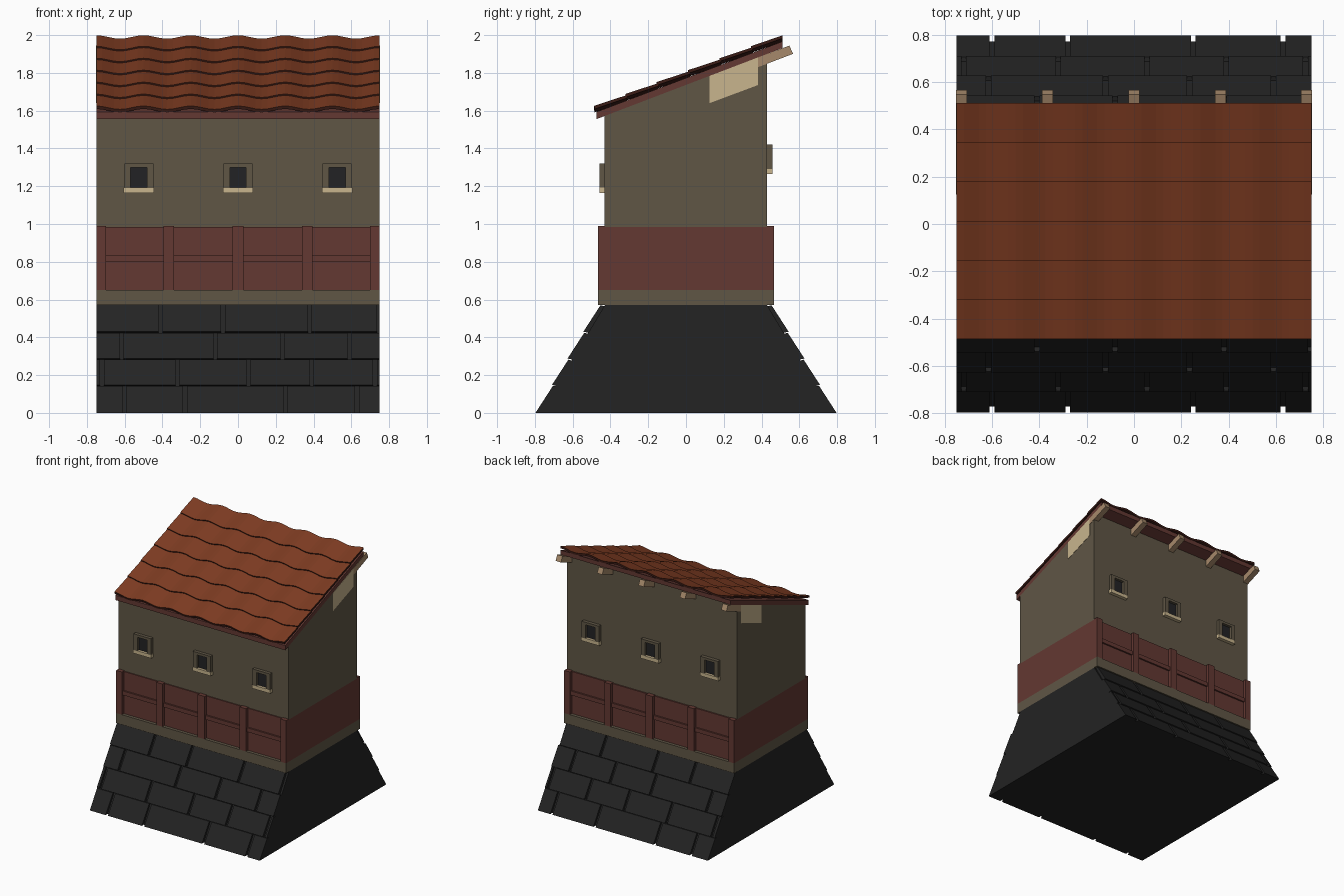
import bpy, math

cube = bpy.data.objects.get("Cube")
if cube:
    bpy.data.objects.remove(cube, do_unlink=True)


def material(name, rgb):
    m = bpy.data.materials.new(name)
    m.use_nodes = True
    m.diffuse_color = (*rgb, 1)
    bsdf = m.node_tree.nodes["Principled BSDF"]
    bsdf.inputs["Base Color"].default_value = (*rgb, 1)
    bsdf.inputs["Roughness"].default_value = 0.9
    return m


STONE = material("dark stone", (0.017, 0.017, 0.017))
PLASTER = material("olive plaster", (0.115, 0.093, 0.06))
RED = material("red timber", (0.125, 0.04, 0.032))
TILE = material("orange tile", (0.21, 0.045, 0.016))
EDGE = material("dark tile edge", (0.045, 0.012, 0.008))
CREAM = material("cream", (0.58, 0.46, 0.27))
WOOD = material("rafter wood", (0.38, 0.25, 0.145))
DARK = material("window dark", (0.016, 0.016, 0.018))


def make(name, verts, faces, *mats):
    me = bpy.data.meshes.new(name)
    me.from_pydata(verts, [], faces)
    for m in mats:
        me.materials.append(m)
    ob = bpy.data.objects.new(name, me)
    bpy.context.collection.objects.link(ob)
    # consistent outward normals
    import bmesh
    bm = bmesh.new()
    bm.from_mesh(me)
    bmesh.ops.recalc_face_normals(bm, faces=bm.faces[:])
    bm.to_mesh(me)
    bm.free()
    return ob


def prism(name, profile, x0, x1, mat):
    """Extrude a y-z outline from x0 to x1."""
    n = len(profile)
    verts = [(x, y, z) for x in (x0, x1) for y, z in profile]
    faces = [tuple(range(n)), tuple(range(n, 2 * n))]
    faces += [(i, (i + 1) % n, n + (i + 1) % n, n + i) for i in range(n)]
    return make(name, verts, faces, mat)


def box(name, x0, x1, y0, y1, z0, z1, mat):
    return prism(name, [(y0, z0), (y1, z0), (y1, z1), (y0, z1)], x0, x1, mat)


W = 0.75
SIDES = (("front", -1), ("back", 1))

# Battered stone base: core plus overlapping block courses
SLOPE = 0.59


def batter(z):
    return 0.795 - SLOPE * z


prism("base_core", [(-0.772, 0), (0.772, 0), (0.43, 0.57), (-0.43, 0.57)], -W, W, STONE)
levels = [0, 0.148, 0.288, 0.43, 0.57]
joints = [(-0.6, -0.28, 0.25, 0.63), (-0.72, -0.32, 0.055, 0.39, 0.725),
          (-0.615, -0.12, 0.235, 0.59), (-0.41, -0.08, 0.38, 0.745)]
for row, cuts in enumerate(joints):
    z0, z1 = levels[row], levels[row + 1]
    drop = 0.0 if row == 0 else 0.012
    top = z1 - (0.006 if row < 3 else 0)
    outline = [(batter(z0) + 0.002, z0), (batter(top) - 0.006, top),
               (batter(top) - 0.05, top - drop), (batter(z0) - 0.05, z0 - drop)]
    edges = [-W - 0.01, *cuts, W + 0.01]
    for side, s in SIDES:
        for i, (a, b) in enumerate(zip(edges, edges[1:])):
            a, b = a + 0.01, b - 0.01
            if b - a > 0.004:
                prism(f"{side}_block_{row}_{i}", [(s * y, z) for y, z in outline], a, b, STONE)

# Plaster sill band and timber storey
box("lower_band", -W, W, -0.465, 0.465, 0.57, 0.65, PLASTER)
box("timber_panel", -W, W, -0.44, 0.44, 0.65, 0.985, RED)
for side, s in SIDES:
    for i, (x0, x1) in enumerate([(-W, -0.7), (-0.395, -0.34), (-0.03, 0.03), (0.34, 0.395), (0.7, W)]):
        box(f"{side}_post_{i}", x0, x1, s * 0.43, s * 0.465, 0.65, 0.99, RED)
    box(f"{side}_rail", -0.72, 0.72, s * 0.43, s * 0.453, 0.802, 0.835, RED)


# Upper wall with sloping top
def roof(y):
    return 1.555 + 0.382 * (y + 0.475)


prism("upper_wall", [(-0.432, 0.985), (0.43, 0.985), (0.43, roof(0.43)), (-0.432, roof(-0.432))], -W, W, PLASTER)
for side, s in (("left", 1), ("right", -1)):
    prism(f"{side}_gable_patch", [(0.125, 1.64), (0.38, 1.735), (0.38, roof(0.38)), (0.125, roof(0.125))],
          s * (W - 0.004), s * (W + 0.002), CREAM)

# Windows: frame ring, dark pane, sill
for side, s in SIDES:
    z = 1.19 if s < 0 else 1.29
    for i in range(3):
        x = (i - 1) * 0.525
        name = f"{side}_window_{i}"

        def part(label, x0, x1, depth, z0, z1, mat):
            box(f"{name}_{label}", x + x0, x + x1, s * 0.425, s * depth, z + z0, z + z1, mat)

        part("pane", -0.045, 0.045, 0.437, 0, 0.115, DARK)
        part("jamb_a", -0.077, -0.043, 0.458, 0, 0.13, PLASTER)
        part("jamb_b", 0.043, 0.077, 0.458, 0, 0.13, PLASTER)
        part("lintel", -0.043, 0.043, 0.458, 0.11, 0.13, PLASTER)
        part("sill", -0.08, 0.08, 0.458, -0.026, 0.002, CREAM)

# Roof board and rafters
prism("roof_board", [(-0.475, roof(-0.475)), (0.51, roof(0.51)), (0.51, roof(0.51) + 0.035),
                     (-0.475, roof(-0.475) + 0.038)], -W, W, RED)
for i in range(5):
    x = (i - 2) * 0.365
    prism(f"rafter_{i}", [(0.38, roof(0.38)), (0.547, roof(0.547) - 0.001),
                          (0.567, roof(0.567) - 0.052), (0.38, roof(0.38) - 0.052)], x - 0.023, x + 0.023, WOOD)

# Wavy tile courses, dark on the thin rims and underside
SEG = 48
for row in range(6):
    ya = -0.487 + row * 0.166
    yb, za = ya + 0.175, 1.625 + row * 0.0632
    if row == 5:
        yb = 0.512
    verts = []
    for k in range(SEG + 1):
        x = -W + 2 * W * k / SEG
        wave = 0.009 * (math.cos(2 * math.pi * x / 0.25) - 1)
        zb = za + 0.058
        for y, z in ((ya, za), (yb, zb), (yb, zb - 0.016), (ya + 0.004, za - 0.016)):
            verts.append((x, y, z + wave))
    faces = [(0, 1, 2, 3), tuple(4 * SEG + j for j in range(4))]
    for k in range(SEG):
        for j in range(4):
            a, b = 4 * k + j, 4 * k + (j + 1) % 4
            faces.append((a, b, b + 4, a + 4))
    ob = make(f"tile_course_{row}", verts, faces, TILE, EDGE)
    for p in ob.data.polygons:
        p.material_index = 0 if p.normal.z > 0.5 else 1
